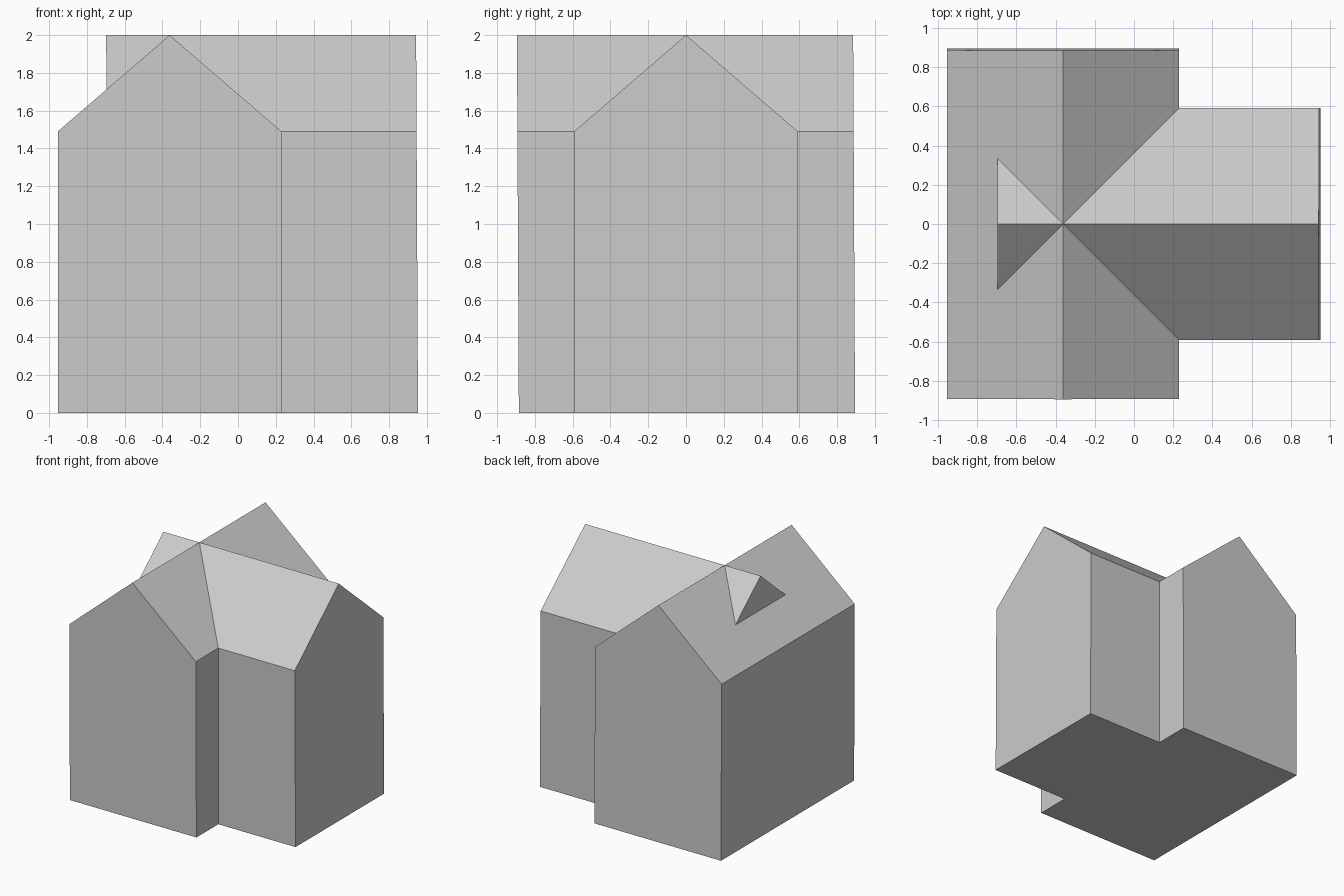
import bpy
import bmesh
from mathutils import Vector

cube = bpy.data.objects.get("Cube")
if cube:
    bpy.data.objects.remove(cube, do_unlink=True)

# One plain grey for walls and roof
grey = bpy.data.materials.new("plain_grey")
grey.use_nodes = True
colour = (0.6, 0.6, 0.6, 1)
grey.diffuse_color = colour
grey.node_tree.nodes["Principled BSDF"].inputs["Base Color"].default_value = colour

EAVES, RIDGE = 1.49, 2.0
HALF_SPAN = 0.592
LEAN = -0.005  # slight lean along the ridge, per unit of height


def gabled_block(name, start, end, across, along):
    """Extrude a house-shaped gable profile from start to end along its ridge."""
    across, along = Vector(across), Vector(along)
    profile = [(-HALF_SPAN, 0), (HALF_SPAN, 0), (HALF_SPAN, EAVES),
               (0, RIDGE), (-HALF_SPAN, EAVES)]
    bm = bmesh.new()
    gable = bm.faces.new([
        bm.verts.new(start + across * s + along * (LEAN * z) + Vector((0, 0, z)))
        for s, z in profile])
    result = bmesh.ops.extrude_face_region(bm, geom=[gable], use_keep_orig=True)
    moved = [g for g in result["geom"] if isinstance(g, bmesh.types.BMVert)]
    bmesh.ops.translate(bm, verts=moved, vec=end - start)
    bmesh.ops.recalc_face_normals(bm, faces=bm.faces)
    mesh = bpy.data.meshes.new(name)
    bm.to_mesh(mesh)
    bm.free()
    mesh.materials.append(grey)
    obj = bpy.data.objects.new(name, mesh)
    bpy.context.collection.objects.link(obj)
    return obj


# Main hall, ridge running front to back
gabled_block("main_hall", Vector((-0.362, -0.885, 0)), Vector((-0.362, 0.895, 0)),
             (1, 0, 0), (0, 1, 0))

# Side wing, ridge running across and poking through the far roof slope
gabled_block("side_wing", Vector((-0.688, 0, 0)), Vector((0.953, 0, 0)),
             (0, 1, 0), (1, 0, 0))
